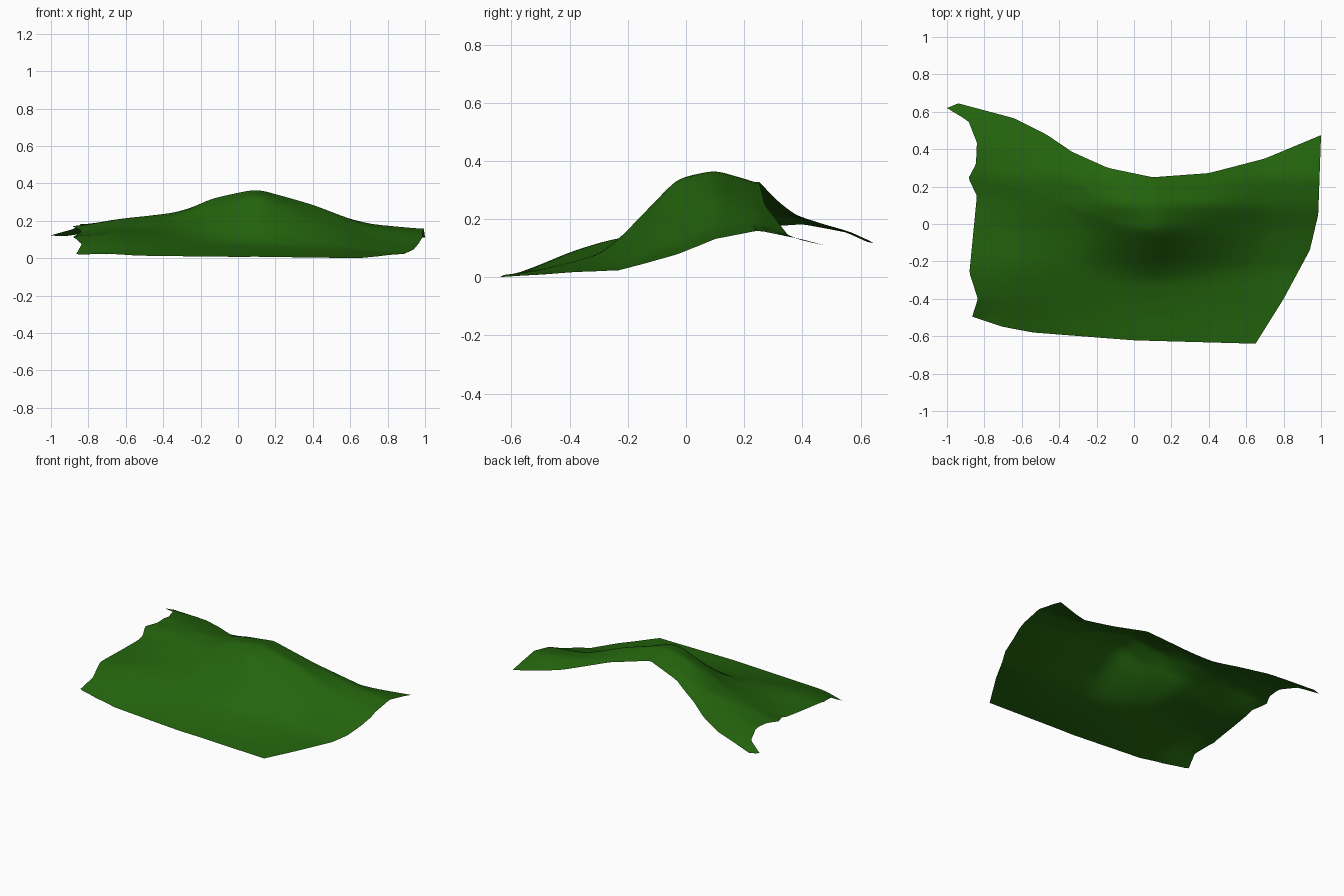
import bpy
import bmesh
from mathutils import Vector

default_cube = bpy.data.objects.get("Cube")
if default_cube:
    bpy.data.objects.remove(default_cube, do_unlink=True)

# Outline of the sheet in plan, as four edges that share their corners
LEFT = [(-.865, -.495), (-.835, -.4), (-.88, -.26), (-.84, .15), (-.885, .245),
        (-.845, .32), (-.84, .435), (-.885, .55), (-1, .62)]
RIGHT = [(.65, -.64), (.8, -.4), (.94, -.14), (.985, .05), (1, .475)]
FRONT = [(-.865, -.495), (-.7, -.55), (-.54, -.58), (0, -.622), (.65, -.64)]
BACK = [(-1, .62), (-.94, .645), (-.64, .565), (-.47, .48), (-.33, .385),
        (-.14, .3), (.1, .25), (.4, .272), (.7, .35), (1, .475)]

# Heights of the hill on a coarse survey grid, front row first
XS = [-1, -.84, -.65, -.34, -.14, .1, .4, .7, 1]
YS = [-.64, -.5, -.4, -.3, -.23, -.03, .1, .25, .4, .55, .64]
HEIGHTS = [
    [-.01, -.01, -.01, 0, .003, .006, .003, 0, 0],
    [.02, .02, .045, .036, .03, .025, .017, .01, 0],
    [.07, .075, .088, .066, .056, .047, .033, .02, .01],
    [.1, .105, .12, .098, .084, .078, .055, .03, .012],
    [.117, .118, .138, .118, .115, .135, .085, .04, .015],
    [.127, .128, .152, .172, .25, .353, .225, .108, .075],
    [.135, .137, .178, .222, .326, .375, .292, .168, .13],
    [.17, .172, .212, .248, .3, .33, .257, .188, .16],
    [.18, .182, .2, .205, .23, .26, .19, .125, .13],
    [.15, .156, .16, .16, .16, .16, .12, .08, .09],
    [.115, .122, .13, .13, .13, .13, .1, .05, .05],
]


def along(edge, t, axis):
    """Point on a polyline, with t measured along one axis."""
    start, end = edge[0][axis], edge[-1][axis]
    target = start + (end - start) * t
    for a, b in zip(edge, edge[1:]):
        if target <= b[axis] or b is edge[-1]:
            f = (target - a[axis]) / (b[axis] - a[axis])
            return Vector(a).lerp(Vector(b), f)


def sample(keys, values, at):
    """Straight interpolation through uneven samples."""
    at = min(max(at, keys[0]), keys[-1])
    for i in range(len(keys) - 1):
        if at <= keys[i + 1]:
            f = (at - keys[i]) / (keys[i + 1] - keys[i])
            return values[i] + (values[i + 1] - values[i]) * f


def height(x, y):
    column = [sample(XS, row, x) for row in HEIGHTS]
    return max(0, sample(YS, column, y))


def plan_point(u, v):
    """Blend the four outline edges into a point inside the sheet."""
    front, back = along(FRONT, u, 0), along(BACK, u, 0)
    left, right = along(LEFT, v, 1), along(RIGHT, v, 1)
    low = Vector(FRONT[0]).lerp(Vector(FRONT[-1]), u)
    high = Vector(BACK[0]).lerp(Vector(BACK[-1]), u)
    return front.lerp(back, v) + left.lerp(right, u) - low.lerp(high, v)


# Grass colour
grass = bpy.data.materials.new("grass_green")
grass.use_nodes = True
green = (.017, .128, .004, 1)
grass.diffuse_color = green
shader = next(n for n in grass.node_tree.nodes if n.type == 'BSDF_PRINCIPLED')
shader.inputs["Base Color"].default_value = green
shader.inputs["Roughness"].default_value = .9

# Ground sheet with the hill
COLUMNS, ROWS = 66, 60
bm = bmesh.new()
grid = []
for r in range(ROWS + 1):
    line = []
    for c in range(COLUMNS + 1):
        p = plan_point(c / COLUMNS, r / ROWS)
        line.append(bm.verts.new((p.x, p.y, height(p.x, p.y))))
    grid.append(line)
for near, far in zip(grid, grid[1:]):
    for c in range(COLUMNS):
        bm.faces.new((near[c], near[c + 1], far[c + 1], far[c]))

# Soften the creases between survey points, keeping the outline
inner = [v for v in bm.verts if not v.is_boundary]
for _ in range(8):
    bmesh.ops.smooth_vert(bm, verts=inner, factor=.5,
                          use_axis_x=False, use_axis_y=False, use_axis_z=True)
for face in bm.faces:
    face.smooth = True

mesh = bpy.data.meshes.new("hill_ground")
bm.to_mesh(mesh)
bm.free()
mesh.materials.append(grass)
hill = bpy.data.objects.new("hill_ground", mesh)
bpy.context.collection.objects.link(hill)
